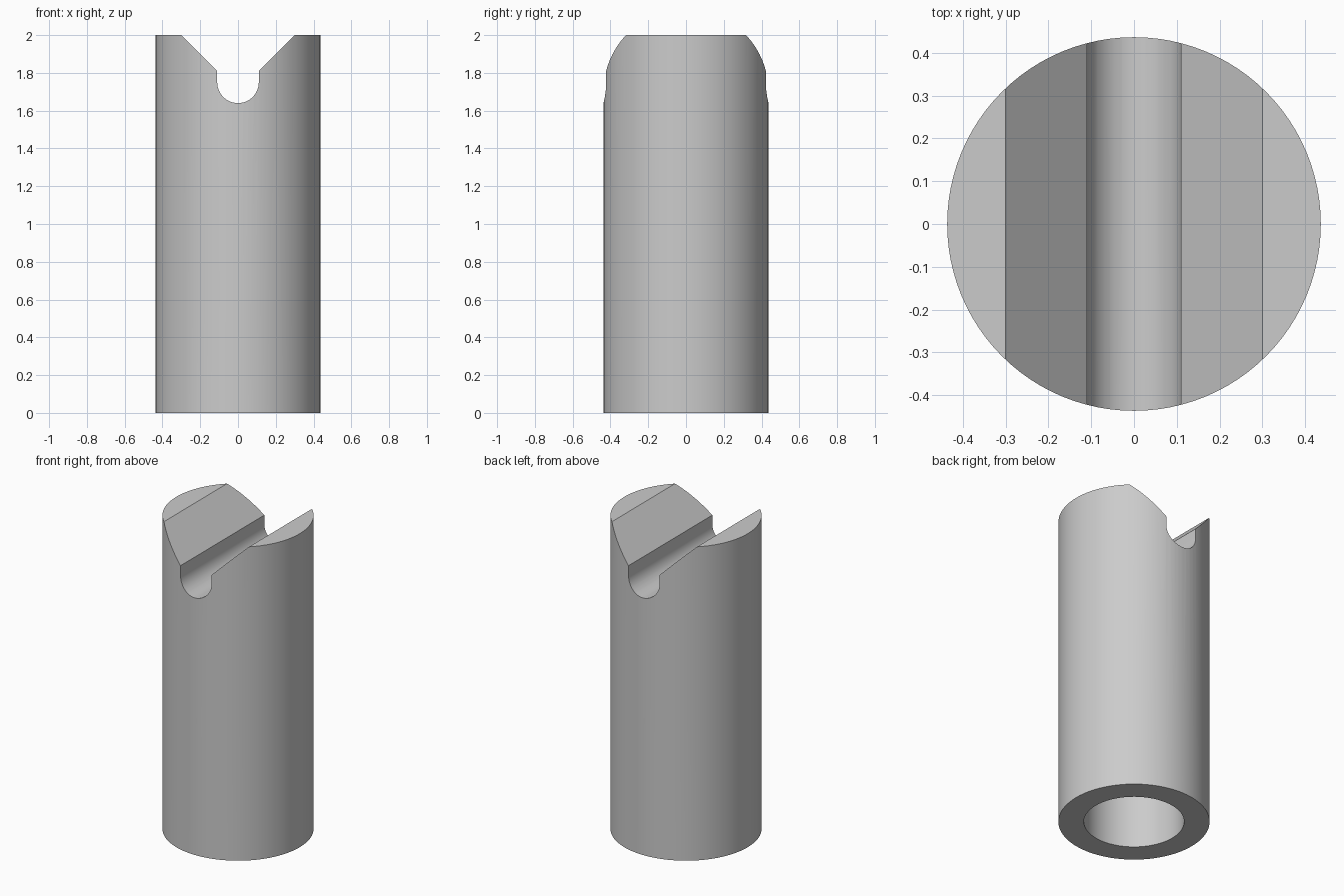
import bpy
import bmesh
import math

cube = bpy.data.objects.get("Cube")
if cube:
    bpy.data.objects.remove(cube, do_unlink=True)

RADIUS, HEIGHT = 0.437, 2.0
BORE_RADIUS, BORE_DEPTH = 0.29, 1.3
SLOT_HALF, ARC_Z, SLOT_TOP = 0.11, 1.75, 1.81
MOUTH_HALF, OVERSHOOT = 0.30, 0.1

steel = bpy.data.materials.new("plain grey")
steel.use_nodes = True
grey = (0.6, 0.6, 0.6, 1)
steel.diffuse_color = grey
steel.node_tree.nodes["Principled BSDF"].inputs["Base Color"].default_value = grey


def cylinder(name, radius, bottom, top, sides):
    bpy.ops.mesh.primitive_cylinder_add(
        vertices=sides, radius=radius, depth=top - bottom,
        location=(0, 0, (bottom + top) / 2))
    obj = bpy.context.object
    obj.name = name
    obj.data.materials.append(steel)
    return obj


def extrude_along_y(name, profile, half_length):
    bm = bmesh.new()
    face = bm.faces.new([bm.verts.new((x, -half_length, z)) for x, z in profile])
    moved = bmesh.ops.extrude_face_region(bm, geom=[face])["geom"]
    verts = [g for g in moved if isinstance(g, bmesh.types.BMVert)]
    bmesh.ops.translate(bm, verts=verts, vec=(0, 2 * half_length, 0))
    bmesh.ops.recalc_face_normals(bm, faces=bm.faces)
    mesh = bpy.data.meshes.new(name)
    bm.to_mesh(mesh)
    bm.free()
    mesh.materials.append(steel)
    obj = bpy.data.objects.new(name, mesh)
    bpy.context.collection.objects.link(obj)
    return obj


# Main post
post = cylinder("grooved_post", RADIUS, 0, HEIGHT, 96)

# Blind bore in the underside
bore = cylinder("bore_cutter", BORE_RADIUS, -OVERSHOOT, BORE_DEPTH, 64)

# Round-bottomed slot that opens into a wide V at the top
steps = 24
profile = [(SLOT_HALF * math.cos(a), ARC_Z + SLOT_HALF * math.sin(a))
           for a in (math.pi * (1 + i / steps) for i in range(steps + 1))]
slope = (HEIGHT - SLOT_TOP) / (MOUTH_HALF - SLOT_HALF)
rim = (MOUTH_HALF + OVERSHOOT, HEIGHT + OVERSHOOT * slope)
profile += [(SLOT_HALF, SLOT_TOP), rim, (-rim[0], rim[1]), (-SLOT_HALF, SLOT_TOP)]
groove = extrude_along_y("groove_cutter", profile, RADIUS + OVERSHOOT)

# Cut both openings, then drop the cutters
bpy.ops.object.select_all(action="DESELECT")
bpy.context.view_layer.objects.active = post
post.select_set(True)
for cutter in (bore, groove):
    cutter.hide_render = True
    cut = post.modifiers.new(cutter.name, "BOOLEAN")
    cut.operation = "DIFFERENCE"
    cut.solver = "EXACT"
    cut.object = cutter
    bpy.ops.object.modifier_apply(modifier=cut.name)
    bpy.data.objects.remove(cutter, do_unlink=True)

bpy.ops.object.shade_smooth_by_angle(angle=math.radians(30))
